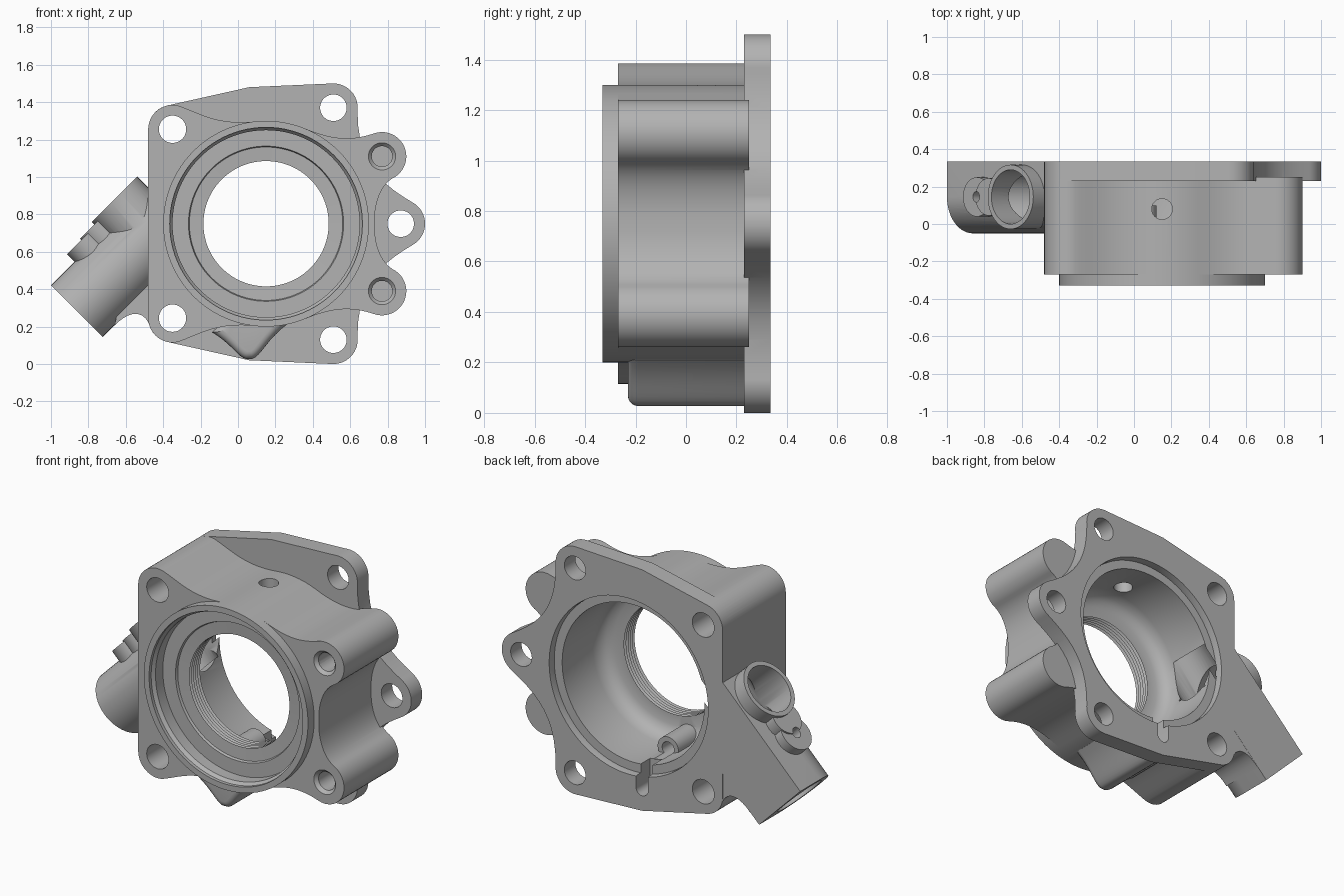
import bpy, bmesh
from math import sin, cos, radians, pi
from mathutils import Vector, Matrix

if "Cube" in bpy.data.objects:
    bpy.data.objects.remove(bpy.data.objects["Cube"])

CX, CZ = 0.15, 0.75          # bore axis
BACK = 0.335

metal = bpy.data.materials.new("cast_grey")
metal.use_nodes = True
grey = (0.45, 0.45, 0.45, 1)
metal.diffuse_color = grey
metal.node_tree.nodes["Principled BSDF"].inputs["Base Color"].default_value = grey


def make(name, bm):
    bmesh.ops.recalc_face_normals(bm, faces=bm.faces)
    me = bpy.data.meshes.new(name)
    bm.to_mesh(me)
    bm.free()
    me.materials.append(metal)
    ob = bpy.data.objects.new(name, me)
    bpy.context.collection.objects.link(ob)
    return ob


def arc(x, z, r, a0, a1, n=14):
    steps = [radians(a0 + (a1 - a0) * i / n) for i in range(n + 1)]
    return [(x + r * cos(a), z + r * sin(a)) for a in steps]


def curve(*p, n=10):
    """Smooth cubic through four control points, ends left out."""
    v = [Vector(q) for q in p]
    out = []
    for i in range(1, n):
        t = i / n
        s = 1 - t
        out.append(tuple(v[0]*s**3 + v[1]*3*s*s*t + v[2]*3*s*t*t + v[3]*t**3))
    return out


def mirrored(upper):
    return upper + [(x, 2 * CZ - z) for x, z in reversed(upper)]


def prism(name, pts, y0, y1, round_front=0):
    bm = bmesh.new()
    f = bm.faces.new([bm.verts.new((x, y0, z)) for x, z in pts])
    g = bmesh.ops.extrude_face_region(bm, geom=[f])["geom"]
    bmesh.ops.translate(bm, vec=(0, y1 - y0, 0),
                        verts=[v for v in g if isinstance(v, bmesh.types.BMVert)])
    if round_front:
        edges = [e for e in bm.edges if all(abs(v.co.y - y0) < 1e-5 for v in e.verts)]
        bmesh.ops.bevel(bm, geom=edges, offset=round_front, segments=5,
                        profile=0.5, affect='EDGES')
    return make(name, bm)


def rod(name, a, b, r, r2=None, n=48):
    a, b = Vector(a), Vector(b)
    d = b - a
    m = Matrix.Translation((a + b) / 2) @ d.to_track_quat('Z', 'Y').to_matrix().to_4x4()
    bm = bmesh.new()
    bmesh.ops.create_cone(bm, cap_ends=True, segments=n, radius1=r,
                          radius2=r if r2 is None else r2, depth=d.length, matrix=m)
    return make(name, bm)


def lathe(name, prof, n=96):
    bm = bmesh.new()
    rings = [[bm.verts.new((CX + r * cos(2*pi*i/n), y, CZ + r * sin(2*pi*i/n)))
              for i in range(n)] for r, y in prof]
    for a, b in zip(rings, rings[1:]):
        for i in range(n):
            j = (i + 1) % n
            bm.faces.new((a[i], a[j], b[j], b[i]))
    bm.faces.new(rings[0])
    bm.faces.new(rings[-1])
    return make(name, bm)


def combine(base, tools, op):
    for t in tools:
        t.hide_render = True
        m = base.modifiers.new("join", 'BOOLEAN')
        m.operation, m.solver, m.object = op, 'EXACT', t
    bpy.context.view_layer.update()
    dg = bpy.context.evaluated_depsgraph_get()
    me = bpy.data.meshes.new_from_object(base.evaluated_get(dg))
    base.modifiers.clear()
    base.data = me
    for t in tools:
        bpy.data.objects.remove(t)


# Main body with two right-hand bosses
ring_start, ring_end = arc(CX, CZ, 0.55, 98, 68, 8), (0.725, 1.232)
body = [(-0.48, CZ)] + arc(-0.35, 1.255, 0.13, 180, 75)
body += curve(body[-1], (-0.2, 1.34), (-0.12, 1.28), ring_start[0]) + ring_start
body += curve(ring_start[-1], (0.5, 1.2), (0.6, 1.19), ring_end)
body += arc(0.77, 1.11, 0.13, 110, -65, 20)
body += curve(body[-1], (0.76, 0.95), (0.73, 0.86), (0.73, 0.76))
housing = prism("housing", mirrored(body), -0.27, 0.25)

# Back flange with ears
flange = [(-0.48, CZ)] + arc(-0.35, 1.255, 0.13, 180, 102) + [(0.06, 1.48)]
flange += arc(0.51, 1.37, 0.13, 93, -8)
flange += curve(flange[-1], (0.64, 1.08), (0.75, 0.97), (0.935, 0.863))
flange += arc(0.87, 0.75, 0.13, 60, 4)
solids = [prism("flange", mirrored(flange), 0.23, BACK),
          rod("front_ring", (CX, -0.33, CZ), (CX, 0.1, CZ), 0.55, n=96)]

# Rounded bulge under the ring
bulge = [(-0.14, 0.17)] + curve((-0.14, 0.17), (-0.02, 0.1), (0, 0.025), (0.06, 0.025))
bulge += curve((0.06, 0.025), (0.12, 0.025), (0.14, 0.12), (0.26, 0.21))
bulge += [(0.26, 0.21), (0.2, 0.29), (0.0, 0.29)]
solids.append(prism("bulge", bulge, -0.23, 0.25, 0.04))

# Side outlet: D-shaped pipe, flat at the back, running at 45 degrees
PY, PR = 0.145, 0.195
end, start = Vector((-0.862, PY, 0.282)), Vector((-0.33, PY, 0.814))
side = Vector((-1, 0, 1)).normalized()
out = Vector((0, 1, 0))
section = [end + side * u + out * (v - PY) for u, v in
           arc(0, PY, PR, 180, 360, 24) + [(PR, BACK - 0.001), (-PR, BACK - 0.001)]]
bm = bmesh.new()
face = bm.faces.new([bm.verts.new(p) for p in section])
ext = bmesh.ops.extrude_face_region(bm, geom=[face])["geom"]
bmesh.ops.translate(bm, vec=start - end,
                    verts=[v for v in ext if isinstance(v, bmesh.types.BMVert)])
solids.append(make("outlet_pipe", bm))

# Web below the outlet
web = [(-0.66, 0.205)] + curve((-0.66, 0.205), (-0.58, 0.29), (-0.5, 0.29), (-0.47, 0.2))
solids.append(prism("outlet_web", web + [(-0.47, 0.2), (-0.44, 0.5), (-0.6, 0.5)], 0.05, BACK - 0.002))

# Upper port and its screw ear
port = Vector((-0.66, PY, 0.88))
ear = Vector((-0.84, PY, 0.66))
solids += [rod("port", port, port - side * 0.3, 0.172),
           rod("port_ear", ear, ear - side * 0.2, 0.105),
           rod("ear_bridge", ear.lerp(port, 0.35), ear.lerp(port, 0.35) - side * 0.2, 0.1)]
combine(housing, solids, 'UNION')

# Stepped bore with a threaded neck
prof = [(0.515, -0.4), (0.515, -0.31), (0.5, -0.29), (0.5, -0.22), (0.415, -0.22), (0.41, -0.205)]
for i in range(5):
    prof += [(0.335, -0.2 + i * 0.02), (0.35, -0.19 + i * 0.02)]
prof += [(0.335, -0.1), (0.4, -0.098), (0.44, -0.08), (0.465, -0.05), (0.477, 0),
         (0.477, 0.29), (0.53, 0.29), (0.53, 0.31), (0.54, 0.4)]
cuts = [lathe("bore", prof)]

# Bolt holes, boss holes, oil hole, port and pipe bores
for s in (1, -1):
    for x, dz, r in ((-0.35, 0.505, 0.073), (0.51, 0.62, 0.071)):
        cuts.append(rod("bolt_hole", (x, -0.5, CZ + s * dz), (x, 0.5, CZ + s * dz), r))
    z = CZ + s * 0.36
    cuts.append(rod("boss_hole", (0.77, -0.4, z), (0.77, 0.05, z), 0.055))
    cuts.append(rod("boss_chamfer", (0.77, -0.28, z), (0.77, -0.245, z), 0.082, 0.05))
cuts += [rod("lug_hole", (0.87, 0, 0.75), (0.87, 0.5, 0.75), 0.071),
         rod("oil_hole", (CX, 0.08, 1), (CX, 0.08, 1.6), 0.055),
         rod("pipe_bore", end - Vector((0.1, 0, 0.1)), (-0.26, PY, 0.884), 0.15),
         rod("port_bore", port + side * 0.1, port - side * 0.4, 0.145),
         rod("ear_hole", ear + side * 0.1, ear - side * 0.12, 0.03)]
combine(housing, cuts, 'DIFFERENCE')

# Small nozzle inside the bore, with a slot in the back face
rib = [(-0.01, 0.24), (0.11, 0.24), (0.1, 0.32), (0, 0.32)]
combine(housing, [rod("nozzle", (0.05, -0.14, 0.31), (0.05, 0.1, 0.31), 0.07),
                  prism("nozzle_rib", rib, -0.13, 0.05)], 'UNION')
slot = arc(0.06, 0.15, 0.04, 180, 360) + [(0.1, 0.33), (0.02, 0.33)]
combine(housing, [rod("nozzle_hole", (0.05, -0.05, 0.31), (0.05, 0.2, 0.31), 0.04),
                  prism("back_slot", slot, 0.2, 0.5)], 'DIFFERENCE')

bpy.ops.object.select_all(action='DESELECT')
housing.select_set(True)
bpy.context.view_layer.objects.active = housing
bpy.ops.object.shade_smooth_by_angle(angle=radians(30))
